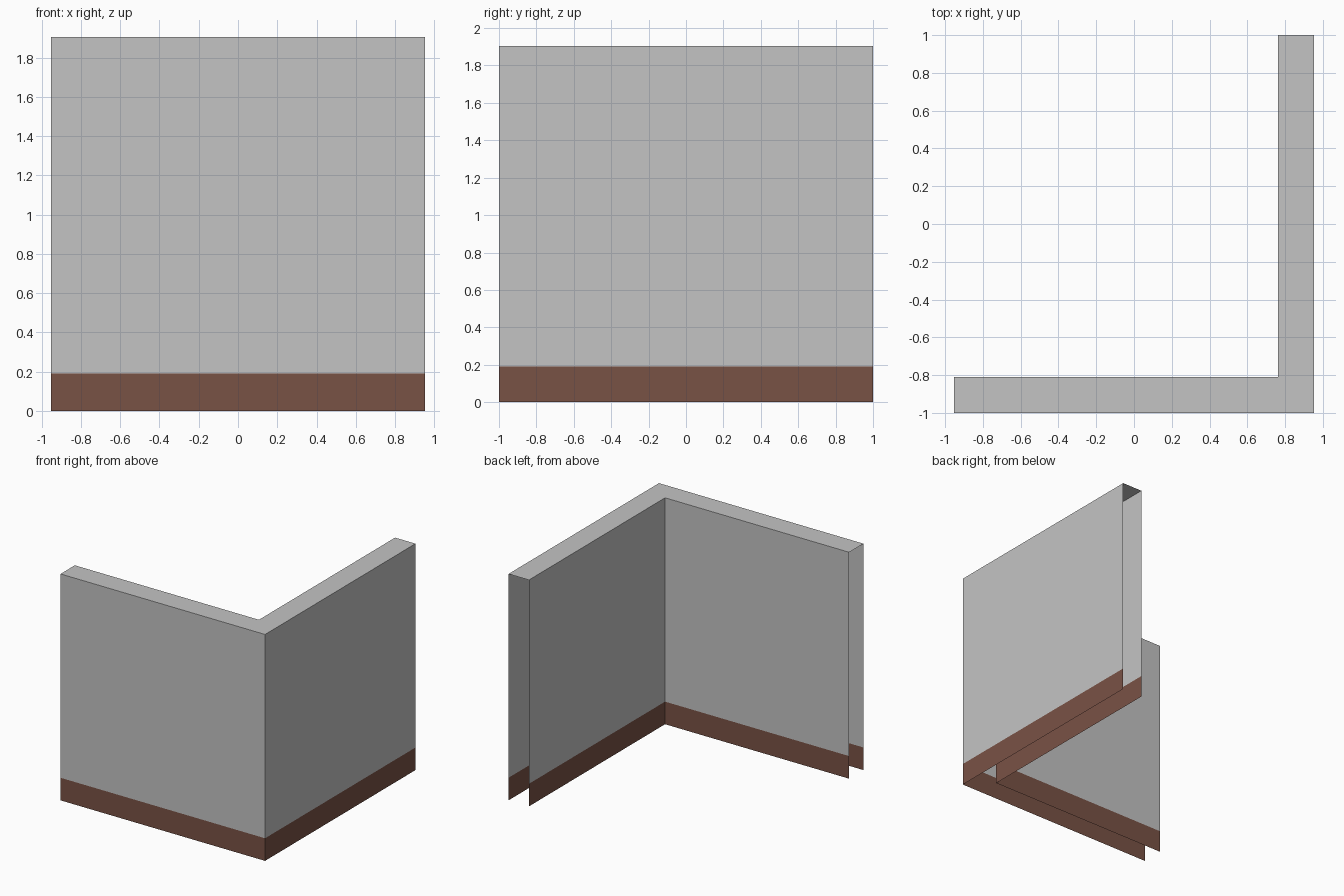
import bpy
import bmesh

if "Cube" in bpy.data.objects:
    bpy.data.objects.remove(bpy.data.objects["Cube"])

# Plan of the corner: outer and inner faces of the hollow L-shaped wall
OUTER = [(-0.952, -1.0), (0.952, -1.0), (0.952, 1.0)]
INNER = [(-0.952, -0.81), (0.762, -0.81), (0.762, 1.0)]
SKIRT_TOP, WALL_TOP = 0.19, 1.905


def material(name, rgb):
    mat = bpy.data.materials.new(name)
    mat.diffuse_color = (*rgb, 1.0)
    mat.use_nodes = True
    mat.node_tree.nodes["Principled BSDF"].inputs["Base Color"].default_value = mat.diffuse_color
    return mat


def corner_shell(name, z0, z1, mat, capped=False):
    """Upright sheets along both plan lines, open at the ends and below."""
    bm = bmesh.new()
    rows = []
    for path in (OUTER, INNER):
        low = [bm.verts.new((x, y, z0)) for x, y in path]
        high = [bm.verts.new((x, y, z1)) for x, y in path]
        rows.append((low, high))
    for side, (low, high) in enumerate(rows):
        for i in range(2):
            face = [low[i], low[i + 1], high[i + 1], high[i]]
            bm.faces.new(face if side == 0 else face[::-1])
    if capped:
        bm.faces.new(rows[0][1] + rows[1][1][::-1])
    mesh = bpy.data.meshes.new(name)
    bm.to_mesh(mesh)
    bm.free()
    mesh.materials.append(mat)
    obj = bpy.data.objects.new(name, mesh)
    bpy.context.collection.objects.link(obj)
    return obj


grey = material("wall grey", (0.552, 0.552, 0.552))
brown = material("skirting brown", (0.191, 0.084, 0.060))

# Brown skirting band at the foot, grey wall with its top above
corner_shell("skirting", 0.0, SKIRT_TOP, brown)
corner_shell("corner_wall", SKIRT_TOP, WALL_TOP, grey, capped=True)
